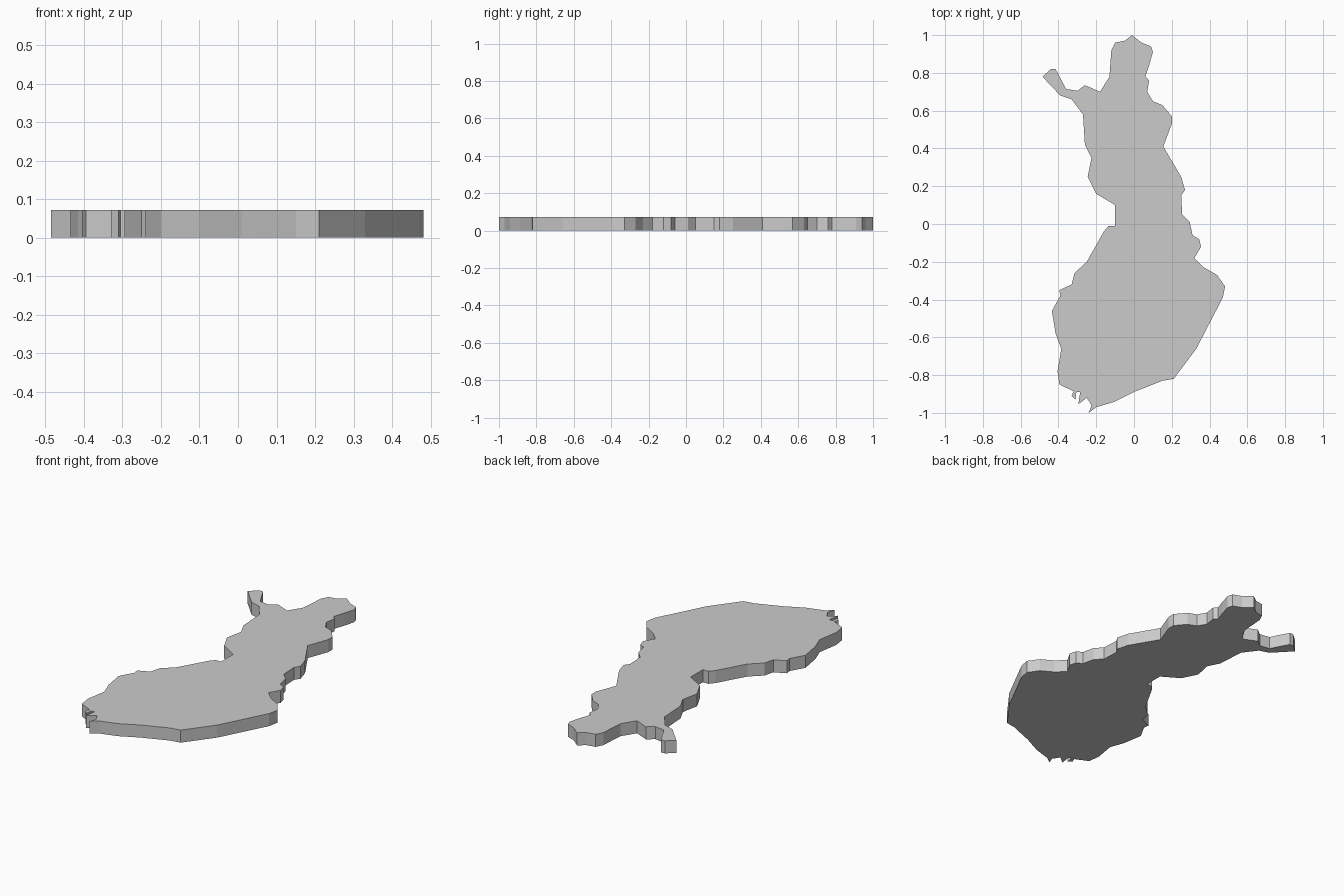
import bpy, bmesh

THICKNESS = 0.072

# Outline seen from above, clockwise from the northern tip
outline = [
    # east side
    (-.01, 1), (.04, .96), (.09, .94), (.10, .91), (.08, .84), (.06, .78),
    (.08, .76), (.07, .70), (.10, .65), (.15, .63), (.20, .57), (.20, .53),
    (.155, .41), (.25, .25), (.27, .18), (.25, .15), (.255, .05), (.295, .01),
    (.31, -.06), (.345, -.08), (.355, -.12), (.32, -.18), (.37, -.23),
    (.44, -.27), (.482, -.33), (.47, -.39), (.33, -.66), (.21, -.82),
    # south coast
    (.15, -.83), (.05, -.87), (.01, -.885), (-.10, -.94), (-.20, -.97),
    (-.24, -1), (-.225, -.96), (-.25, -.92), (-.295, -.955), (-.285, -.89),
    (-.305, -.89), (-.31, -.93), (-.33, -.91), (-.32, -.885), (-.395, -.85),
    # west coast
    (-.405, -.78), (-.385, -.66), (-.415, -.58), (-.435, -.46), (-.39, -.38),
    (-.395, -.35), (-.33, -.32), (-.315, -.26), (-.25, -.20), (-.16, -.04),
    (-.135, -.01), (-.10, -.01), (-.10, .10), (-.20, .16), (-.245, .25),
    (-.225, .35), (-.26, .42), (-.27, .58), (-.33, .66), (-.39, .68),
    # north-west arm and northern head
    (-.485, .78), (-.44, .82), (-.415, .82), (-.36, .715), (-.30, .705),
    (-.26, .735), (-.18, .70), (-.13, .78), (-.12, .92), (-.10, .96),
    (-.05, .97),
]

# Map slab: flat face extruded straight up
bm = bmesh.new()
base = bm.faces.new([bm.verts.new((x, y, 0)) for x, y in outline])
top = bmesh.ops.extrude_face_region(bm, geom=[base], use_keep_orig=True)
verts = [v for v in top["geom"] if isinstance(v, bmesh.types.BMVert)]
bmesh.ops.translate(bm, verts=verts, vec=(0, 0, THICKNESS))
bmesh.ops.recalc_face_normals(bm, faces=bm.faces[:])

# Triangulate the concave caps so they fill cleanly
caps = [f for f in bm.faces if len(f.verts) > 4]
bmesh.ops.triangulate(bm, faces=caps)

mesh = bpy.data.meshes.new("map_slab")
bm.to_mesh(mesh)
bm.free()
slab = bpy.data.objects.new("map_slab", mesh)
bpy.context.collection.objects.link(slab)
